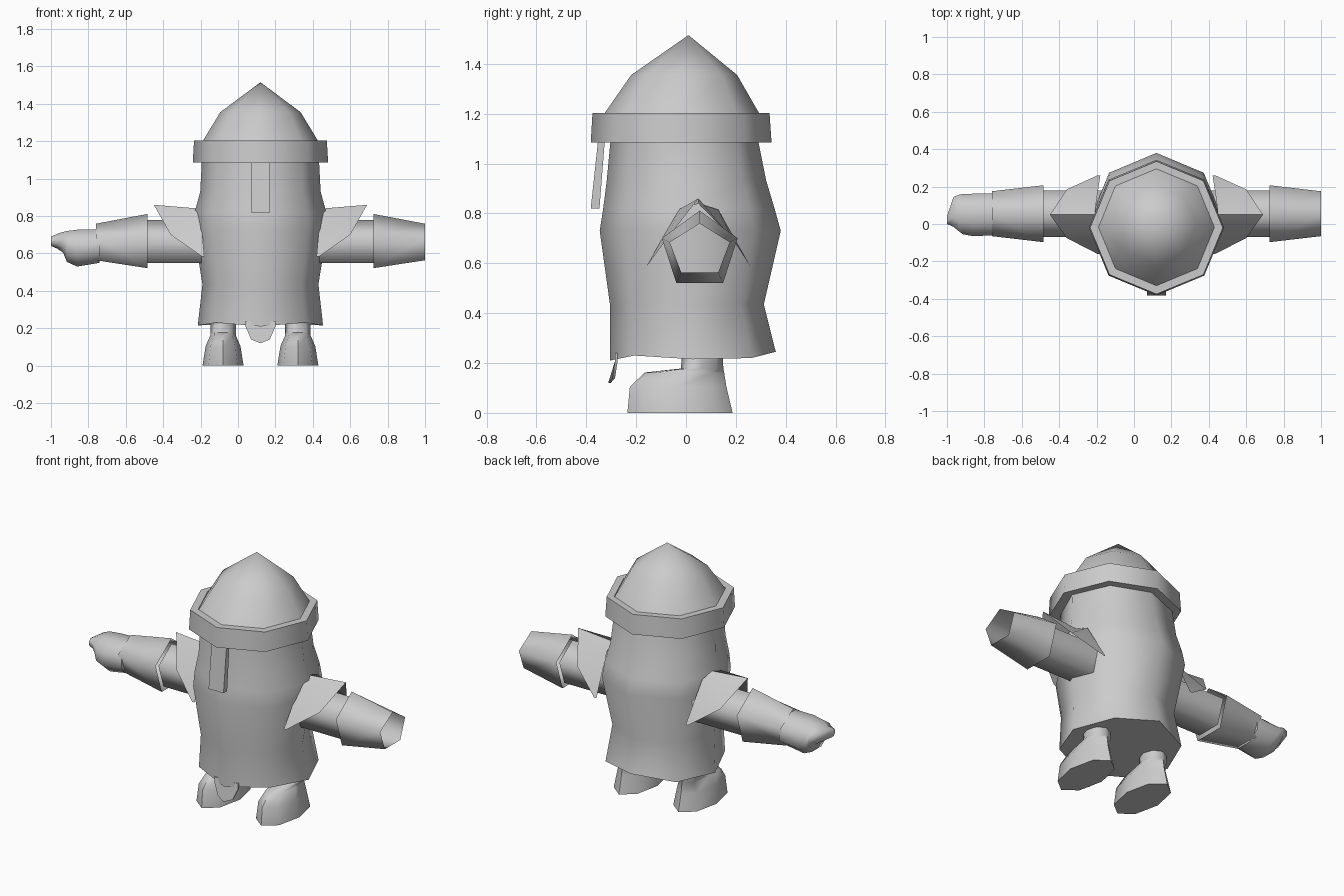
import bpy, bmesh, math

if "Cube" in bpy.data.objects:
    bpy.data.objects.remove(bpy.data.objects["Cube"])

CX = 0.12  # the body's centre line
grey = bpy.data.materials.new("plain grey")
grey.diffuse_color = (0.6, 0.6, 0.6, 1)
grey.use_nodes = True
grey.node_tree.nodes["Principled BSDF"].inputs["Base Color"].default_value = grey.diffuse_color


def finish(name, bm, angle=60):
    bmesh.ops.recalc_face_normals(bm, faces=bm.faces)
    me = bpy.data.meshes.new(name)
    bm.to_mesh(me)
    bm.free()
    me.materials.append(grey)
    me.shade_smooth()
    me.set_sharp_from_angle(angle=math.radians(angle))
    ob = bpy.data.objects.new(name, me)
    bpy.context.collection.objects.link(ob)
    return ob


def loft(name, rings, start=True, end=True, angle=60):
    """Skin a list of equal-length point rings."""
    bm = bmesh.new()
    loops = [[bm.verts.new(p) for p in r] for r in rings]
    n = len(loops[0])
    for a, b in zip(loops, loops[1:]):
        for i in range(n):
            j = (i + 1) % n
            bm.faces.new((a[i], a[j], b[j], b[i]))
    if start:
        bm.faces.new(loops[0])
    if end:
        bm.faces.new(loops[-1])
    bmesh.ops.remove_doubles(bm, verts=bm.verts, dist=1e-5)
    return finish(name, bm, angle)


def flat_ring(z, hx, y0, y1, cx=CX, lift=(0,) * 8):
    """Horizontal octagon with corners on the axes."""
    out = []
    for k in range(8):
        a = k * math.pi / 4
        out.append((cx + hx * math.cos(a), (y0 + y1) / 2 + (y1 - y0) / 2 * math.sin(a), z + lift[k]))
    return out


def arm_ring(x, r, hy, cz=0.651, cy=0.055):
    """Upright pentagon with its point on top."""
    return [(x, cy + hy / 0.951 * math.sin(k * 2 * math.pi / 5),
             cz + r * math.cos(k * 2 * math.pi / 5)) for k in range(5)]


def side_ring(x, y0, y1, z0, z1):
    """Upright octagon across the arm, with squarish corners."""
    pts = []
    for k in range(8):
        a = (k + 0.5) * math.pi / 4
        pts.append((x, (y0 + y1) / 2 + (y1 - y0) / 2 * math.cos(a) / 0.924,
                    (z0 + z1) / 2 + (z1 - z0) / 2 * math.sin(a) / 0.924))
    return pts


# body with a wavy hem
loft("body", [
    flat_ring(0.22, 0.335, -0.305, 0.36, lift=(-.005, 0, .025, 0, -.005, .01, -.01, .01)),
    flat_ring(0.435, 0.31, -0.305, 0.312),
    flat_ring(0.73, 0.358, -0.346, 0.38),
    flat_ring(0.82, 0.352, -0.332, 0.355),
    flat_ring(0.93, 0.322, -0.318, 0.322),
    flat_ring(1.10, 0.313, -0.302, 0.288)])

# helmet: dome and brim
loft("helmet_dome", [
    flat_ring(1.19, 0.315, -0.335, 0.30),
    flat_ring(1.355, 0.215, -0.22, 0.205),
    flat_ring(1.515, 0.0, 0.01, 0.01)], end=False)
loft("helmet_brim", [
    flat_ring(1.085, 0.30, -0.30, 0.285),
    flat_ring(1.085, 0.362, -0.382, 0.343),
    flat_ring(1.203, 0.355, -0.375, 0.335),
    flat_ring(1.203, 0.31, -0.33, 0.295)], False, False)

# nose guard hanging from the brim
loft("nose_guard", [
    [(CX + s * 0.05, y, z) for s, y in ((-1, ya), (1, ya), (1, yb), (-1, yb))]
    for ya, yb, z in ((-0.352, -0.325, 1.10), (-0.382, -0.347, 0.82))])

# tongue-shaped flap below the hem
outline = [(-0.08, 0.24), (-0.08, 0.21), (-0.05, 0.14), (0, 0.12), (0.05, 0.14), (0.08, 0.21), (0.08, 0.24)]
loft("front_flap", [[(CX + x, y + abs(x) * 0.35, z) for x, z in outline] for y in (-0.312, -0.302)])

for s, side in ((1, "right"), (-1, "left")):
    # upper arm and wide cuff
    loft(side + "_upper_arm", [arm_ring(CX + s * x, 0.127, 0.125) for x in (0.2, 0.605)], False, False, 80)
    loft(side + "_cuff", [arm_ring(CX + s * 0.605, 0.16, 0.152),
                          arm_ring(CX + s * 0.88, 0.108, 0.12)], False, False, 80)

    # pointed shoulder pad: folded sheet over the arm
    inner = [(0.30, -0.16, 0.585), (0.32, -0.03, 0.815), (0.33, 0.05, 0.84), (0.32, 0.13, 0.815), (0.30, 0.26, 0.585)]
    outer = [(0.315, -0.16, 0.585), (0.48, -0.075, 0.70), (0.57, 0.05, 0.86), (0.48, 0.185, 0.70), (0.315, 0.26, 0.585)]
    bm = bmesh.new()
    a, b = ([bm.verts.new((CX + s * x, y, z)) for x, y, z in row] for row in (inner, outer))
    for i in range(4):
        bm.faces.new((a[i], a[i + 1], b[i + 1], b[i]))
    finish(side + "_shoulder_pad", bm, 60)

    # boot
    fx = CX + s * 0.2
    loft(side + "_boot", [
        flat_ring(0.0, 0.11, -0.235, 0.187, fx),
        flat_ring(0.105, 0.093, -0.225, 0.162, fx),
        flat_ring(0.162, 0.068, -0.165, 0.153, fx),
        flat_ring(0.178, 0.068, -0.02, 0.15, fx),
        flat_ring(0.26, 0.068, -0.015, 0.145, fx)])

# mitten hand on one side only
loft("hand", [
    side_ring(-0.74, -0.06, 0.165, 0.55, 0.73),
    side_ring(-0.86, -0.065, 0.162, 0.53, 0.727),
    side_ring(-0.915, -0.055, 0.16, 0.555, 0.72),
    side_ring(-0.935, -0.04, 0.157, 0.605, 0.715),
    side_ring(-0.965, -0.015, 0.145, 0.625, 0.705),
    side_ring(-1.0, 0.0, 0.04, 0.64, 0.69)])
